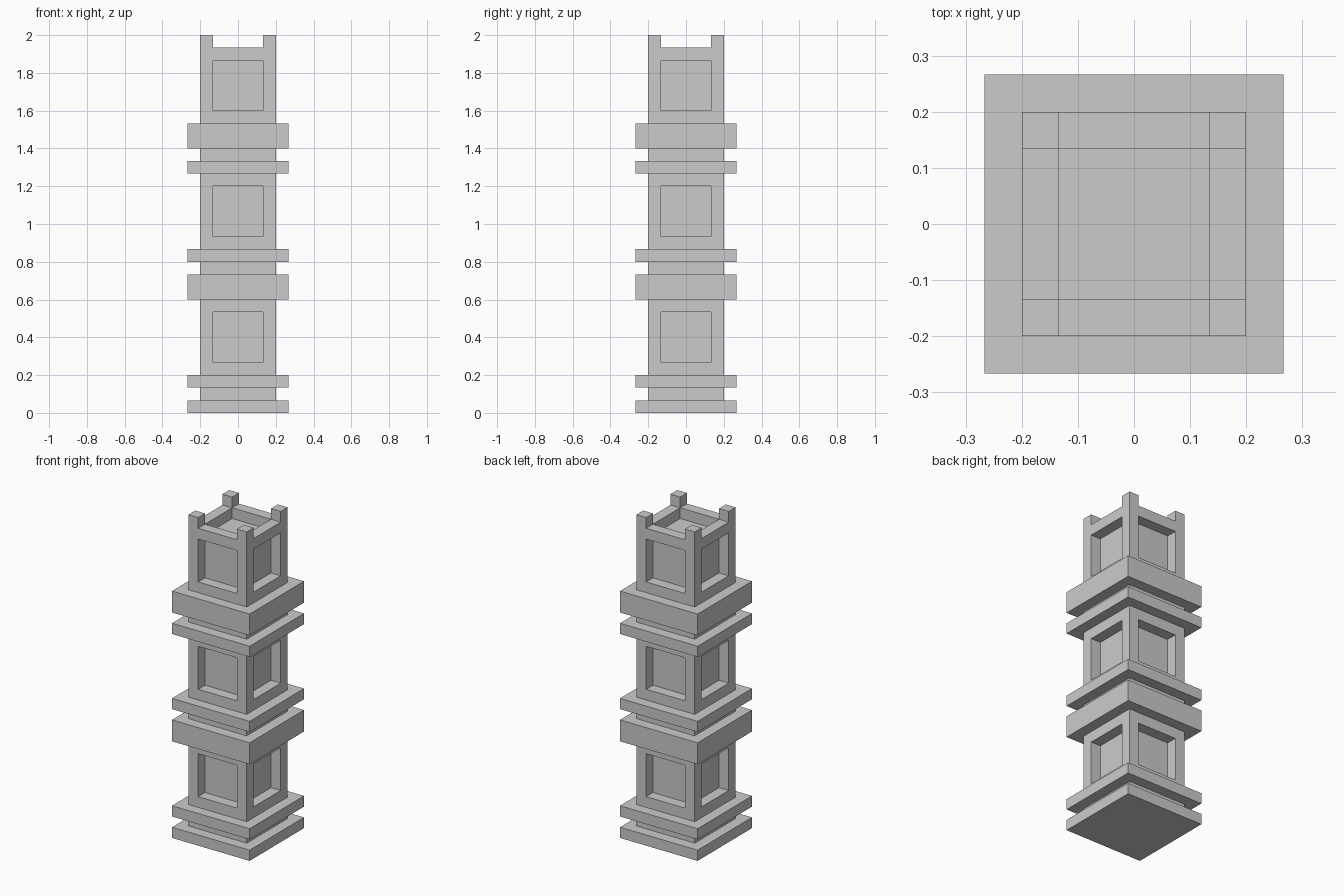
import bpy, bmesh
from mathutils import Matrix, Vector

if "Cube" in bpy.data.objects:
    bpy.data.objects.remove(bpy.data.objects["Cube"])

U = 1 / 15  # module: the tower is 30 modules tall


def box(name, half, z0, z1, x=0, y=0, inset=None):
    """Square block; `inset` picks the faces that get a recessed panel."""
    bm = bmesh.new()
    size = Matrix.Diagonal((2 * half * U, 2 * half * U, (z1 - z0) * U, 1))
    centre = Matrix.Translation(Vector((x, y, (z0 + z1) / 2)) * U)
    bmesh.ops.create_cube(bm, size=1, matrix=centre @ size)
    bm.normal_update()
    if inset:
        # flat frame first, then push the panel straight in
        faces = [f for f in bm.faces if inset(f.normal)]
        for thickness, depth in ((U, 0), (0, -U)):
            bmesh.ops.inset_individual(bm, faces=faces, thickness=thickness,
                                       depth=depth, use_even_offset=True)
            bm.normal_update()
    mesh = bpy.data.meshes.new(name)
    bm.to_mesh(mesh)
    bm.free()
    obj = bpy.data.objects.new(name, mesh)
    bpy.context.collection.objects.link(obj)
    return obj


# Projecting ledges
for z0, z1 in [(0, 1), (2, 3), (9, 11), (12, 13), (19, 20), (21, 23)]:
    box("ledge", 4, z0, z1)

# Narrow necks between paired ledges
for z0 in (1, 11, 20):
    box("neck", 3, z0, z0 + 1)

# Storeys with a recessed panel on each side
for z0 in (3, 13):
    box("storey", 3, z0, z0 + 6, inset=lambda n: abs(n.z) < 0.5)

# Top storey also has a sunken roof
box("top_storey", 3, 23, 29, inset=lambda n: n.z > -0.5)

# Corner posts on the roof
for sx in (-1, 1):
    for sy in (-1, 1):
        box("corner_post", 0.5, 29, 30, 2.5 * sx, 2.5 * sy)
